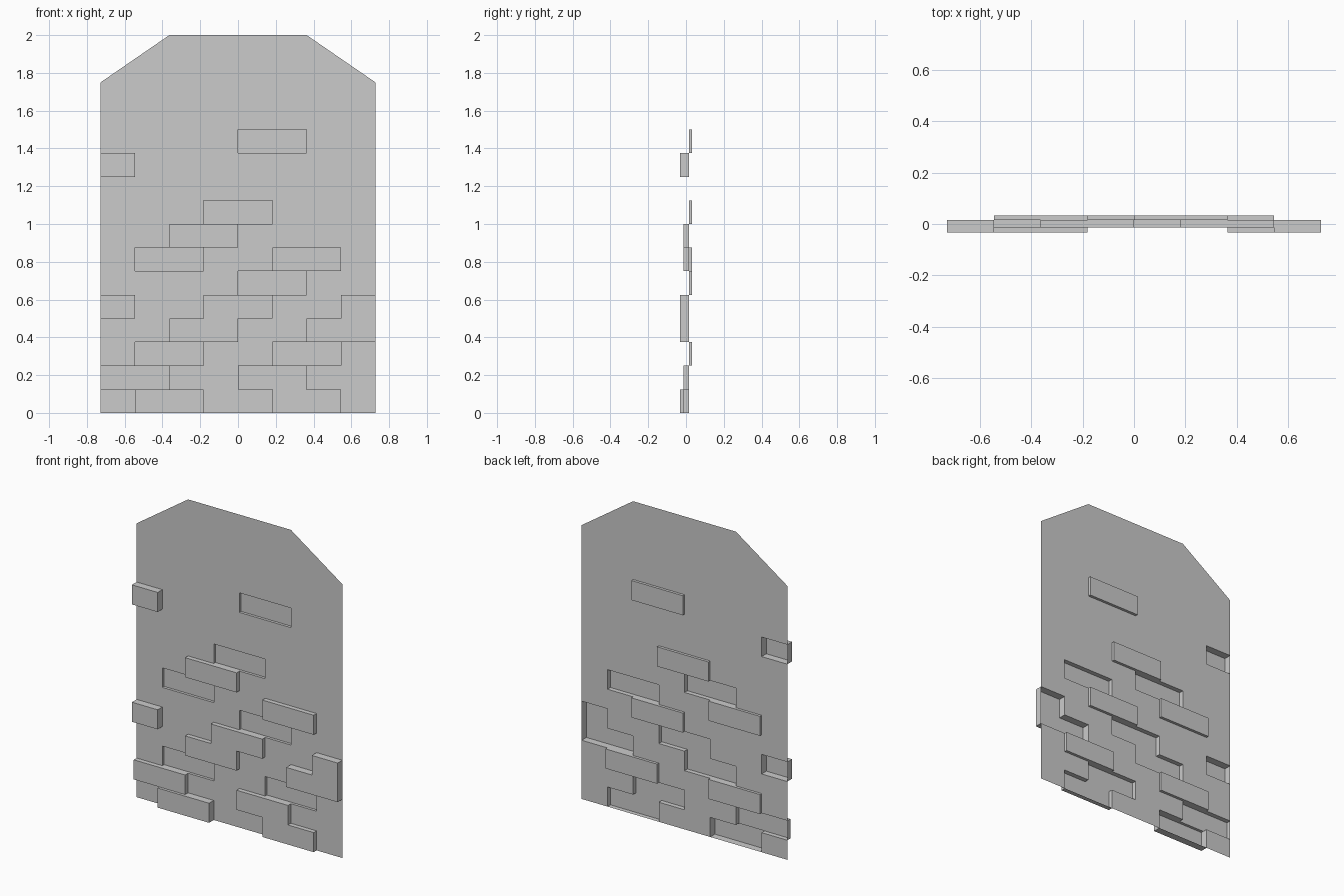
import bpy, bmesh
from mathutils import Vector

if "Cube" in bpy.data.objects:
    bpy.data.objects.remove(bpy.data.objects["Cube"])

CW, RH = 0.1818, 0.125          # half-brick width, brick course height
COLS, ROWS = 8, 16
SHEET, FRONT, MID, BACK = 0.015, -0.0325, -0.0145, 0.0325

# Displaced bricks: (course, first half-brick, half-brick count, depth)
BRICKS = [
    (0, 1, 2, FRONT), (0, 5, 2, MID),
    (1, 0, 2, MID), (1, 4, 2, MID),
    (2, 1, 2, BACK), (2, 5, 2, BACK),
    (3, 2, 2, MID), (3, 6, 2, FRONT),
    (4, 0, 1, FRONT), (4, 3, 2, MID), (4, 7, 1, FRONT),
    (5, 4, 2, BACK),
    (6, 1, 2, BACK), (6, 5, 2, MID),
    (7, 2, 2, MID),
    (8, 3, 2, BACK),
    (10, 0, 1, FRONT),
    (11, 4, 2, BACK),
]
depth = {(c + i, r): y for r, c, n, y in BRICKS for i in range(n)}


def level(c, r):
    return depth.get((c, r), SHEET)


bm = bmesh.new()


def quad(*pts):
    bm.faces.new([bm.verts.new(p) for p in pts])


for c in range(COLS + 1):
    for r in range(ROWS + 1):
        x0, x1 = (c - COLS / 2) * CW, (c + 1 - COLS / 2) * CW
        z0, z1 = r * RH, (r + 1) * RH
        y, left, below = level(c, r), level(c - 1, r), level(c, r - 1)
        # Brick face
        if c < COLS and r < ROWS:
            quad((x0, y, z0), (x1, y, z0), (x1, y, z1), (x0, y, z1))
        # Step to the brick on the left
        if left != y:
            quad((x0, left, z0), (x0, y, z0), (x0, y, z1), (x0, left, z1))
        # Step to the brick below
        if below != y:
            quad((x0, below, z0), (x1, below, z0), (x1, y, z0), (x0, y, z0))

bmesh.ops.remove_doubles(bm, verts=bm.verts[:], dist=1e-4)

# Chamfered top corners
for s in (-1, 1):
    bmesh.ops.bisect_plane(
        bm, geom=bm.verts[:] + bm.edges[:] + bm.faces[:], dist=1e-5,
        plane_co=(s * 4 * CW, 0, 1.75),
        plane_no=Vector((s * 0.25, 0, 2 * CW)).normalized(), clear_outer=True)

mesh = bpy.data.meshes.new("brick_wall_panel")
bm.to_mesh(mesh)
bm.free()
wall = bpy.data.objects.new("brick_wall_panel", mesh)
bpy.context.collection.objects.link(wall)
